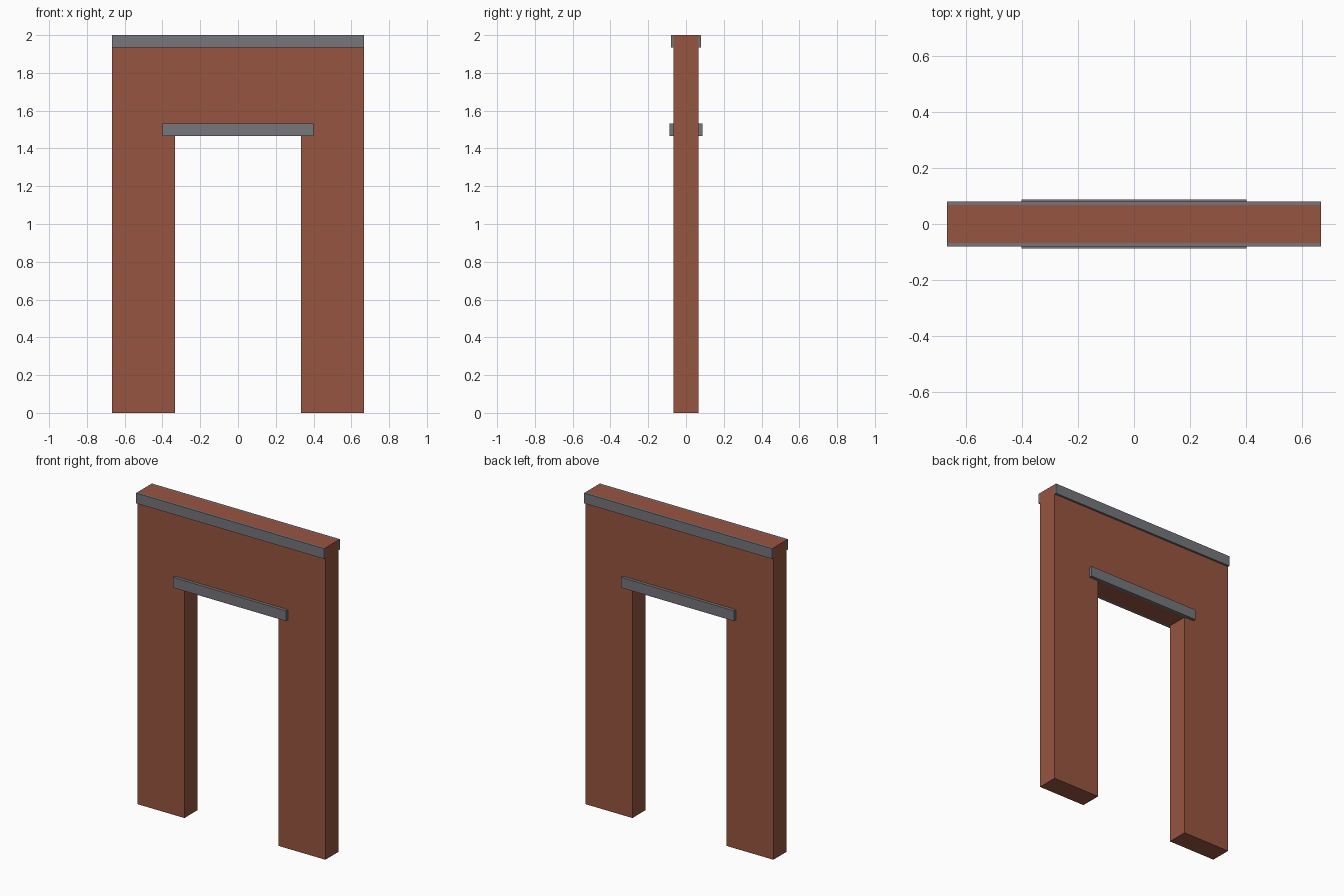
import bpy
import bmesh

if "Cube" in bpy.data.objects:
    bpy.data.objects.remove(bpy.data.objects["Cube"], do_unlink=True)


def make_material(name, rgb):
    mat = bpy.data.materials.new(name)
    mat.use_nodes = True
    mat.diffuse_color = (*rgb, 1)
    mat.node_tree.nodes["Principled BSDF"].inputs["Base Color"].default_value = (*rgb, 1)
    return mat


def extrude_profile(name, outline, y0, y1, mat):
    """Extrude an x/z outline from y0 to y1."""
    bm = bmesh.new()
    face = bm.faces.new([bm.verts.new((x, y0, z)) for x, z in outline])
    result = bmesh.ops.extrude_face_region(bm, geom=[face])
    for v in result["geom"]:
        if isinstance(v, bmesh.types.BMVert):
            v.co.y = y1
    bmesh.ops.recalc_face_normals(bm, faces=bm.faces)
    mesh = bpy.data.meshes.new(name)
    bm.to_mesh(mesh)
    bm.free()
    mesh.materials.append(mat)
    obj = bpy.data.objects.new(name, mesh)
    bpy.context.collection.objects.link(obj)
    return obj


brick = make_material("brick red", (0.31, 0.09, 0.053))
stone = make_material("stone grey", (0.18, 0.183, 0.2))

HALF_WIDTH, HALF_DEPTH, HEIGHT = 0.667, 0.067, 2.0
DOOR_HALF, DOOR_TOP = 0.333, 1.467
BAND = 0.066

# Wall with the doorway as one outline
half = [(DOOR_HALF, DOOR_TOP), (DOOR_HALF, 0), (HALF_WIDTH, 0), (HALF_WIDTH, HEIGHT)]
outline = half + [(-x, z) for x, z in reversed(half)]
extrude_profile("wall", outline, -HALF_DEPTH, HALF_DEPTH, brick)

# Stone coping and lintel bands on both faces of the wall
for side, sign in (("front", -1), ("back", 1)):
    for part, half_x, bottom, reach in (
        ("coping", HALF_WIDTH, HEIGHT - BAND, 0.08),
        ("lintel", 0.4, DOOR_TOP, 0.087),
    ):
        top = bottom + BAND
        rect = [(-half_x, bottom), (half_x, bottom), (half_x, top), (-half_x, top)]
        extrude_profile(f"{side}_{part}", rect, sign * HALF_DEPTH, sign * reach, stone)
